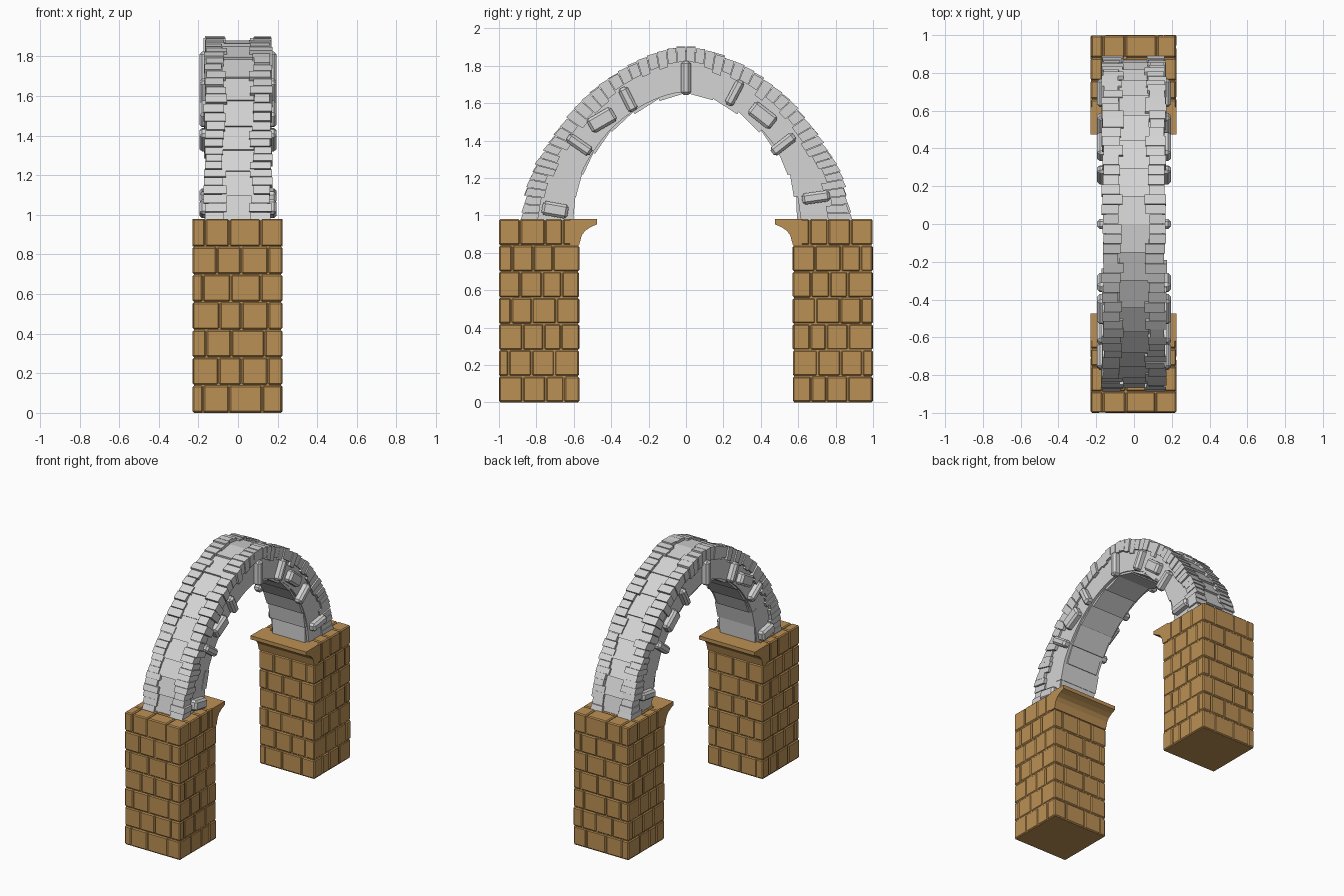
import bpy, bmesh, math, random
from mathutils import Vector, Matrix

if "Cube" in bpy.data.objects:
    bpy.data.objects.remove(bpy.data.objects["Cube"])

random.seed(4)


def material(name, rgb):
    m = bpy.data.materials.new(name)
    m.diffuse_color = (*rgb, 1)
    m.use_nodes = True
    m.node_tree.nodes["Principled BSDF"].inputs["Base Color"].default_value = m.diffuse_color
    return m


BROWN = material("tan brick", (0.50, 0.28, 0.09))
GREY = material("pale grey stone", (0.66, 0.66, 0.66))


def finish(bm, name, mat, bevel=0):
    bmesh.ops.recalc_face_normals(bm, faces=bm.faces)
    me = bpy.data.meshes.new(name)
    bm.to_mesh(me)
    bm.free()
    me.materials.append(mat)
    ob = bpy.data.objects.new(name, me)
    bpy.context.collection.objects.link(ob)
    if bevel:
        mod = ob.modifiers.new("Bevel", 'BEVEL')
        mod.width = bevel
        mod.segments = 1
    return ob


def hexa(bm, p):
    # eight corners: first four make one end, last four the other
    v = [bm.verts.new(q) for q in p]
    for f in ((0, 1, 2, 3), (7, 6, 5, 4), (0, 4, 5, 1), (1, 5, 6, 2), (2, 6, 7, 3), (3, 7, 4, 0)):
        bm.faces.new([v[i] for i in f])


def box(bm, x0, x1, y0, y1, z0, z1):
    hexa(bm, [(x0, y0, z0), (x1, y0, z0), (x1, y1, z0), (x0, y1, z0),
              (x0, y0, z1), (x1, y0, z1), (x1, y1, z1), (x0, y1, z1)])


# Arch outlines, from the crown down to the springing
OUTER = [(0, 1.9), (.27, 1.815), (.53, 1.635), (.72, 1.40), (.83, 1.2), (.88, .97)]
INNER = [(0, 1.655), (.2, 1.60), (.38, 1.475), (.51, 1.31), (.58, 1.15), (.61, .97)]


def curve(pts, t):
    p = [Vector(q) for q in pts]
    p = [Vector((-p[1].x, p[1].y))] + p + [2 * p[-1] - p[-2]]
    s = t * (len(pts) - 1)
    i = min(int(s), len(pts) - 2)
    u = s - i
    a, b, c, d = p[i:i + 4]
    return 0.5 * (2 * b + (c - a) * u + (2 * a - 5 * b + 4 * c - d) * u * u
                  + (3 * b - a - 3 * c + d) * u ** 3)


def arch(t, r, x):
    q = curve(INNER, abs(t)).lerp(curve(OUTER, abs(t)), r)
    return Vector((x, math.copysign(q.x, t), q.y))


def wedge(bm, t0, t1, r0, r1, x0, x1, drop_in=0, drop_out=0):
    # stone between two arch positions; the t1 end can stand proud
    a, b = r0 - drop_in, r1 + drop_out
    hexa(bm, [arch(t0, r0, x0), arch(t0, r0, x1), arch(t0, r1, x1), arch(t0, r1, x0),
              arch(t1, a, x0), arch(t1, a, x1), arch(t1, b, x1), arch(t1, b, x0)])


# Brick piers with corbels
for s, side in ((-1, "front"), (1, "back")):
    bm = bmesh.new()
    box(bm, -.222, .218, s * .578, s * .992, 0, .972)
    finish(bm, side + "_pier_core", BROWN)

    bm = bmesh.new()
    h = .98 / 7
    for k in range(7):
        if k % 2 == 0:
            xs, ys = [-.23, -.17, -.035, .125, .225], [.57, .66, .76, .875, 1]
        else:
            xs, ys = [-.23, -.105, .025, .155, .225], [.57, .70, .82, .94, 1]
        xs = xs[:1] + [x + random.uniform(-.012, .012) for x in xs[1:-1]] + xs[-1:]
        ys = ys[:1] + [y + random.uniform(-.012, .012) for y in ys[1:-1]] + ys[-1:]
        for i in range(4):
            for j in range(4):
                if 0 < i < 3 and 0 < j < 3 and k < 6:
                    continue
                d = random.uniform(0, .003)
                g = .002
                box(bm, xs[i] + (g if i else d), xs[i + 1] - (g if i < 3 else d),
                    s * (ys[j] + (g if j else d)), s * (ys[j + 1] - (g if j < 3 else d)),
                    k * h + g, (k + 1) * h - (g if k < 6 else 0))
    finish(bm, side + "_pier_bricks", BROWN, .007)

    bm = bmesh.new()
    prof = [(.62, .98), (.475, .98), (.475, .953), (.51, .937), (.54, .918),
            (.558, .892), (.566, .862), (.572, .84), (.62, .84)]
    ends = [[bm.verts.new((x, s * y, z)) for y, z in prof] for x in (-.23, .225)]
    n = len(prof)
    for i in range(n):
        j = (i + 1) % n
        bm.faces.new((ends[0][i], ends[0][j], ends[1][j], ends[1][i]))
    bm.faces.new(ends[0])
    bm.faces.new(ends[1])
    finish(bm, side + "_corbel", BROWN)

# Arch core
bm = bmesh.new()
N = 18
rings = [[bm.verts.new(arch(i / N, r, x)) for r, x in
          ((.02, -.15), (.02, .15), (.9, .15), (.9, -.15))] for i in range(-N, N + 1)]
for a, b in zip(rings, rings[1:]):
    for k in range(4):
        bm.faces.new((a[k], a[(k + 1) % 4], b[(k + 1) % 4], b[k]))
bm.faces.new(rings[0])
bm.faces.new(rings[-1])
finish(bm, "arch_core", GREY)

# Overlapping slabs along the top channel and the underside
top, under = bmesh.new(), bmesh.new()
for s in (-1, 1):
    for i in range(9):
        wedge(top, s * i / 9, s * (i + 1) / 9, .8, .925, -.08, .08, 0, random.uniform(.03, .07))
    for i in range(7):
        w = random.uniform(.125, .155)
        wedge(under, s * i / 7, s * (i + 1) / 7, -.0, .2, -w, w, random.uniform(.0, .07))
finish(top, "arch_top_slabs", GREY)
finish(under, "arch_underside_slabs", GREY)

# Toothed rows of thin stones on both edges
rim = bmesh.new()
M = 26
for x in (-1, 1):
    for s in (-1, 1):
        for i in range(M):
            inner = random.uniform(.055, .085)
            outer = random.uniform(.158, .174)
            wedge(rim, s * (i + .03) / M, s * (i + .97) / M,
                  random.choice((.56, .62, .68)), random.uniform(.975, 1.02),
                  x * inner, x * outer, 0, .025)
finish(rim, "arch_edge_stones", GREY)

# Raised blocks on the side faces: y, z, length, width, angle
BLOCKS = [(0, 1.735, .18, .052, 90), (.26, 1.655, .15, .05, 62), (.41, 1.535, .15, .085, -38),
          (.52, 1.38, .15, .055, 38), (.695, 1.096, .15, .06, 8),
          (-.31, 1.62, .14, .055, 117), (-.45, 1.51, .15, .085, 30),
          (-.57, 1.378, .15, .055, 145), (-.70, 1.03, .14, .075, -10)]
bm = bmesh.new()
for y, z, l, w, ang in BLOCKS:
    for x in (-1, 1):
        m = (Matrix.Translation((x * .165, y, z)) @ Matrix.Rotation(math.radians(ang), 4, 'X')
             @ Matrix.Diagonal((.06, l, w, 1)))
        bmesh.ops.create_cube(bm, size=1, matrix=m)
finish(bm, "arch_side_blocks", GREY, .014)
